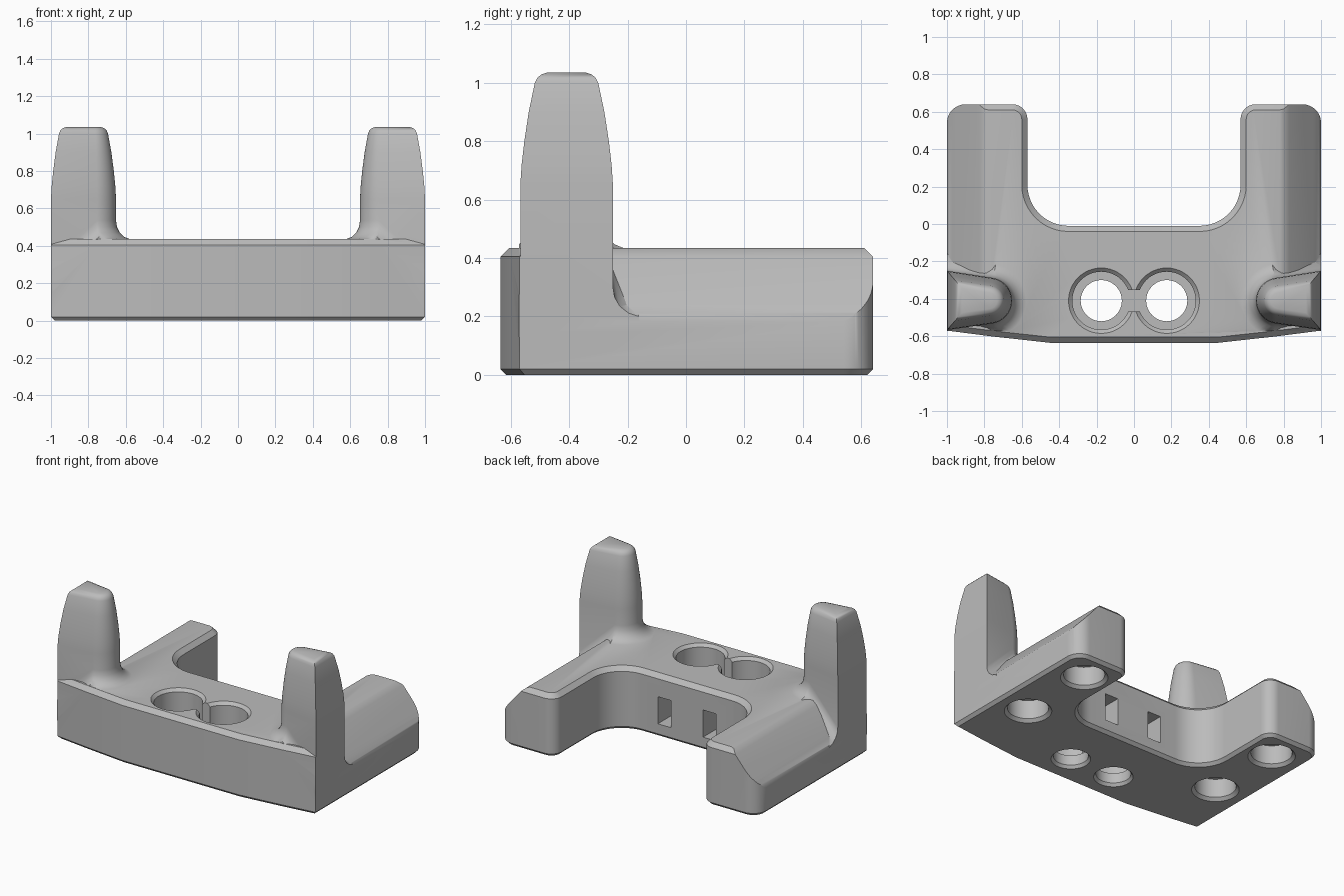
import bpy, bmesh
from math import sin, cos, radians
from mathutils import Vector

if "Cube" in bpy.data.objects:
    bpy.data.objects.remove(bpy.data.objects["Cube"])

TOP = 0.435

grey = bpy.data.materials.new("plain grey")
grey.use_nodes = True
grey.diffuse_color = (0.5, 0.5, 0.5, 1)
grey.node_tree.nodes["Principled BSDF"].inputs["Base Color"].default_value = (0.5, 0.5, 0.5, 1)


def arc(cx, cy, r, a0, a1, n=12):
    angles = [radians(a0 + (a1 - a0) * i / n) for i in range(n + 1)]
    return [(cx + r * cos(a), cy + r * sin(a)) for a in angles]


def inset(points, d):
    """Move a counter-clockwise outline inward by d with mitred corners."""
    out = []
    for i, p in enumerate(points):
        p = Vector(p)
        e0 = (p - Vector(points[i - 1])).normalized()
        e1 = (Vector(points[(i + 1) % len(points)]) - p).normalized()
        n0, n1 = Vector((-e0.y, e0.x)), Vector((-e1.y, e1.x))
        out.append(tuple(p + (n0 + n1) * d / (1 + n0.dot(n1))))
    return out


def loft(name, rings):
    """Skin a stack of equal-length rings of 3D points and cap both ends."""
    bm = bmesh.new()
    rows = [[bm.verts.new(p) for p in ring] for ring in rings]
    n = len(rows[0])
    for a, b in zip(rows, rows[1:]):
        for i in range(n):
            j = (i + 1) % n
            bm.faces.new((a[i], a[j], b[j], b[i]))
    bm.faces.new(rows[0][::-1])
    bm.faces.new(rows[-1])
    bmesh.ops.recalc_face_normals(bm, faces=bm.faces)
    mesh = bpy.data.meshes.new(name)
    bm.to_mesh(mesh)
    bm.free()
    mesh.materials.append(grey)
    obj = bpy.data.objects.new(name, mesh)
    bpy.context.collection.objects.link(obj)
    return obj


def combine(target, tool, operation):
    mod = target.modifiers.new(tool.name, "BOOLEAN")
    mod.operation, mod.solver, mod.object = operation, "EXACT", tool
    bpy.context.view_layer.objects.active = target
    bpy.ops.object.modifier_apply(modifier=mod.name)
    bpy.data.objects.remove(tool)


def turned(name, x, y, steps):
    """Round cutter from (height, radius) steps."""
    return loft(name, [[(px, py, z) for px, py in arc(x, y, r, 0, 352.5, 47)] for z, r in steps])


def box(name, x0, x1, y0, y1, z0, z1):
    corners = [(x0, y0), (x1, y0), (x1, y1), (x0, y1)]
    return loft(name, [[(x, y, z) for x, y in corners] for z in (z0, z1)])


# U-shaped base with chamfered rims
half = [(0.45, -0.635), (0.75, -0.602), (1, -0.57)]
half += arc(0.9, 0.54, 0.1, 0, 90) + arc(0.65, 0.56, 0.08, 90, 180)
half += arc(0.35, 0.21, 0.22, 0, -90)
outline = half + [(-x, y) for x, y in reversed(half)]
base = loft("bracket_base", [[(x, y, z) for x, y in inset(outline, d)]
            for z, d in [(0, 0.02), (0.02, 0), (0.405, 0), (TOP, 0.03)]])

# Sloped outer shoulders of the arms
shoulder = [(0.77, 0.437), (0.8, 0.43), (0.83, 0.405), (0.97, 0.24),
            (0.992, 0.21), (1.001, 0.18), (1.1, 0.18), (1.1, 0.5), (0.77, 0.5)]
for s in (-1, 1):
    combine(base, loft("shoulder_cut", [[(s * x, y, z) for x, z in shoulder]
                       for y in (-0.4, 0.8)]), "DIFFERENCE")


# Tapered corner posts with a flared foot that follows the shoulder
def surface(x):
    return TOP - 0.235 * min(max((x - 0.8) / 0.2, 0), 1)


plan = [(1, -0.567), (1, -0.25)] + arc(0.775, -0.41, 0.123, 100, 260, 20)
foot = [(-0.05, 0.085), (0, 0.075), (0.012, 0.045), (0.035, 0.02), (0.065, 0.005), (0.1, 0)]
body = [(0.65, 0), (0.72, 0.004), (0.8, 0.012), (0.9, 0.025), (1.0, 0.043),
        (1.016, 0.05), (1.028, 0.062), (1.035, 0.08)]


def post_rings(s):
    rings = [[(s * x, y, 0.08) for x, y in plan]]
    for lift, flare in foot:
        pts = [(min(x, 1), max(y, -0.572)) for x, y in inset(plan, -flare)]
        rings.append([(s * x, y, surface(x) + lift) for x, y in pts])
    for z, d in body:
        rings.append([(s * x, y, z) for x, y in inset(plan, d)])
    return rings


for s in (-1, 1):
    combine(base, loft("corner_post", post_rings(s)), "UNION")

# Twin counterbored holes, rear slots and blind holes under the arms
for s in (-1, 1):
    x = s * 0.175
    combine(base, turned("screw_hole", x, -0.41, [
        (-0.01, 0.132), (0.02, 0.11), (0.09, 0.11), (0.09, 0.155),
        (0.415, 0.155), (0.455, 0.195)]), "DIFFERENCE")
    combine(base, box("rear_slot", x - 0.05, x + 0.05, -0.36, 0.1, 0.09, 0.28), "DIFFERENCE")
    for y in (-0.12, 0.43):
        combine(base, turned("foot_hole", s * 0.77, y, [
            (-0.01, 0.16), (0.02, 0.13), (0.15, 0.13)]), "DIFFERENCE")
combine(base, box("neck_cut", -0.08, 0.08, -0.467, -0.353, 0.09, 0.5), "DIFFERENCE")

bpy.ops.object.select_all(action="DESELECT")
base.select_set(True)
bpy.context.view_layer.objects.active = base
bpy.ops.object.shade_smooth_by_angle(angle=radians(32))
